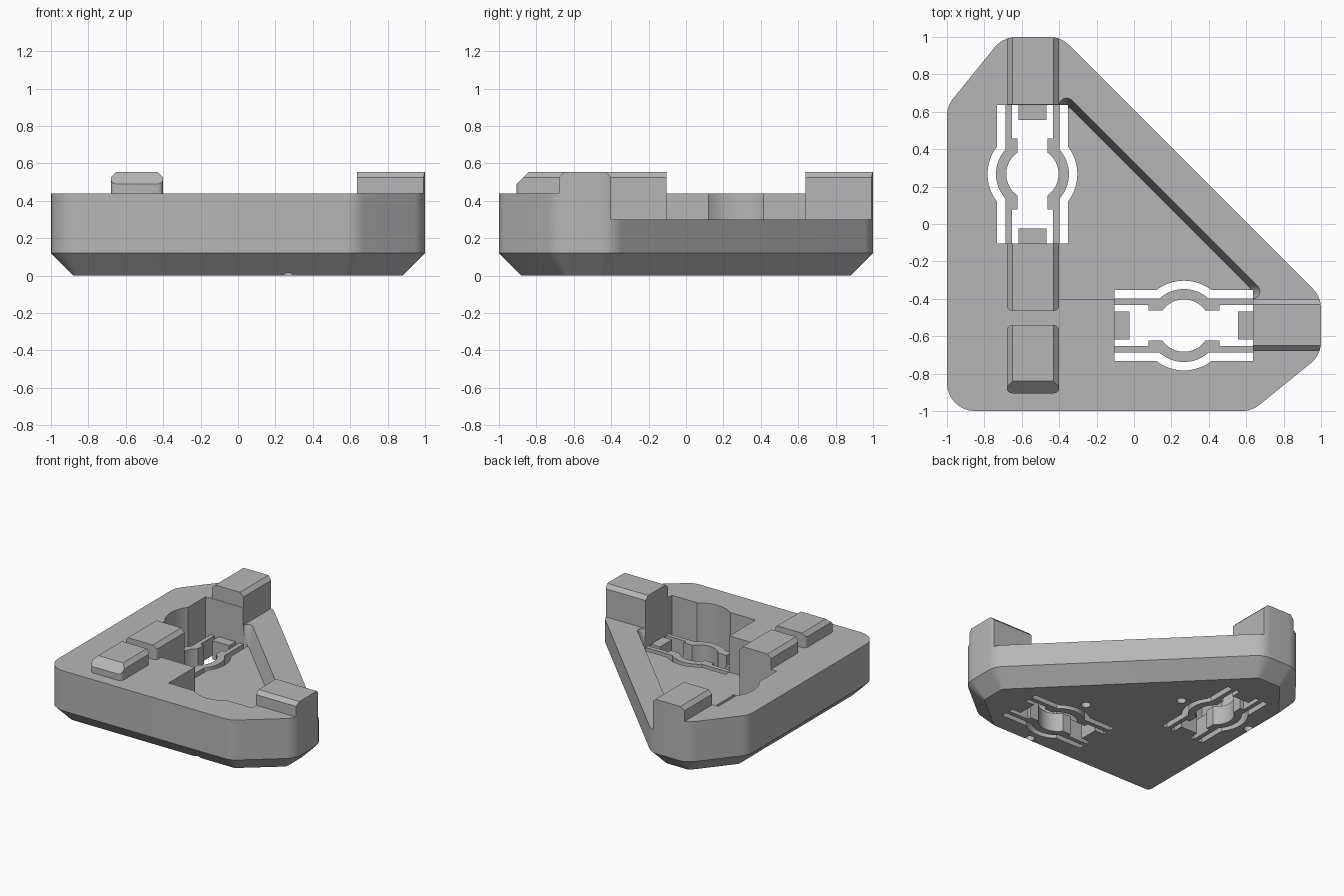
import bpy, bmesh, math
from mathutils import Vector

cube = bpy.data.objects.get("Cube")
if cube:
    bpy.data.objects.remove(cube, do_unlink=True)

TOP, PAD_TOP, RAIL, FLOOR, CHAMFER = 0.44, 0.555, 0.30, 0.15, 0.12

grey = bpy.data.materials.new("plain grey")
grey.use_nodes = True
grey.diffuse_color = (0.47, 0.47, 0.47, 1)
grey.node_tree.nodes["Principled BSDF"].inputs["Base Color"].default_value = grey.diffuse_color


def rounded(corners, radii, inset=0.0, steps=8):
    """Counter-clockwise polygon with rounded corners."""
    pts = []
    for i, r in enumerate(radii):
        p = Vector(corners[i])
        d1 = (p - Vector(corners[i - 1])).normalized()
        d2 = (Vector(corners[(i + 1) % len(corners)]) - p).normalized()
        n1, n2 = Vector((d1.y, -d1.x)), Vector((d2.y, -d2.x))
        if r == 0:
            pts.append(tuple(p))
            continue
        c = p - (n1 + n2) * (r / (1 + n1.dot(n2)))
        a1 = math.atan2(n1.y, n1.x)
        turn = math.acos(max(-1, min(1, n1.dot(n2))))
        for k in range(steps + 1):
            a = a1 + turn * k / steps
            pts.append((c.x + (r - inset) * math.cos(a), c.y + (r - inset) * math.sin(a)))
    return pts


def loft(name, layers):
    """Closed solid through (outline, z) layers with equal point counts."""
    bm = bmesh.new()
    rings = [[bm.verts.new((x, y, z)) for x, y in pts] for pts, z in layers]
    bm.faces.new(rings[0])
    bm.faces.new(rings[-1])
    n = len(rings[0])
    for lo, hi in zip(rings, rings[1:]):
        for i in range(n):
            j = (i + 1) % n
            bm.faces.new((lo[i], lo[j], hi[j], hi[i]))
    bmesh.ops.recalc_face_normals(bm, faces=bm.faces)
    mesh = bpy.data.meshes.new(name)
    bm.to_mesh(mesh)
    bm.free()
    mesh.materials.append(grey)
    obj = bpy.data.objects.new(name, mesh)
    bpy.context.collection.objects.link(obj)
    return obj


def prism(name, pts, z0, z1):
    return loft(name, [(pts, z0), (pts, z1)])


def combine(obj, tool, operation):
    mod = obj.modifiers.new("cut", 'BOOLEAN')
    mod.operation, mod.solver, mod.object = operation, 'EXACT', tool
    bpy.ops.object.select_all(action='DESELECT')
    bpy.context.view_layer.objects.active = obj
    obj.select_set(True)
    bpy.ops.object.modifier_apply(modifier=mod.name)
    bpy.data.objects.remove(tool, do_unlink=True)


def slice_off(obj, point, normal):
    bm = bmesh.new()
    bm.from_mesh(obj.data)
    geom = bm.verts[:] + bm.edges[:] + bm.faces[:]
    cut = bmesh.ops.bisect_plane(bm, geom=geom, plane_co=point, plane_no=normal, clear_outer=True)
    edges = [e for e in cut["geom_cut"] if isinstance(e, bmesh.types.BMEdge)]
    bmesh.ops.holes_fill(bm, edges=edges)
    bmesh.ops.recalc_face_normals(bm, faces=bm.faces)
    bm.to_mesh(obj.data)
    bm.free()


def rect(x0, x1, y0, y1):
    return [(x0, y0), (x1, y0), (x1, y1), (x0, y1)]


# Body outline with chamfered underside
outline = [(-1, -1), (0.63, -1), (1, -0.70), (1, -0.39), (-0.39, 1), (-0.70, 1), (-1, 0.63)]
radii = [0.15] * len(outline)
side = rounded(outline, radii)
body = loft("corner_bracket", [(rounded(outline, radii, CHAMFER), 0), (side, CHAMFER), (side, 1)])

# Top envelope: flat slab plus raised pads with bevelled long edges
envelope = prism("top_envelope", rect(-2, 2, -2, 2), -1, TOP)
E = 0.03
for start, end, radius, swap in (
        (0.64, 1.3, (0, 0, 0, 0), False),
        (0.635, 1.3, (0, 0, 0, 0), True),
        (-0.465, -0.10, (E, E, 0, 0), False),
        (-0.905, -0.54, (E, E, E, E), False)):
    lo, hi = -0.68, -0.40
    plan = rect(start, end, lo, hi) if swap else rect(lo, hi, start, end)
    pad = prism("pad", rounded(plan, radius), 0.2, PAD_TOP)
    for edge, s in ((lo, -1), (hi, 1)):
        point = (0, edge, PAD_TOP - E) if swap else (edge, 0, PAD_TOP - E)
        slice_off(pad, point, (0, s, 1) if swap else (s, 0, 1))
    if start < -0.8:
        slice_off(pad, (0, start, 0.49), (0, -1, 1))
    combine(envelope, pad, 'UNION')
combine(body, envelope, 'INTERSECT')

# Lowered diagonal rail and the triangular pocket behind it
combine(body, prism("rail_cutter", rect(-0.4, 2, -0.4, 2), RAIL, 2), 'DIFFERENCE')


def triangle(s):
    return rounded([(-0.4, -0.4), (s + 0.4, -0.4), (-0.4, s + 0.4)], (0, 0.04, 0.04))


combine(body, loft("pocket_cutter", [(triangle(0.28), FLOOR), (triangle(0.33), RAIL),
                                     (triangle(0.33), 0.9)]), 'DIFFERENCE')

# Spring clip shapes: u runs along the clip, v across it
HALF, OUTER, INNER = 0.37, 0.19, 0.145


def arc(r, v, steps=8):
    """Quarter arc from the middle (u = 0) down to height v."""
    a = math.asin(v / r)
    return [(r * math.cos(t), r * math.sin(t))
            for t in (math.pi / 2 + (a - math.pi / 2) * k / steps for k in range(steps + 1))]


def mirror_u(path):
    return [(-u, v) for u, v in reversed(path[1:])] + path


def mirror_v(path):
    return path + [(u, -v) for u, v in reversed(path) if v > 0]


wall = mirror_u(arc(0.24, OUTER) + [(HALF, OUTER)])
spring = mirror_u(arc(0.195, INNER) + [(HALF, INNER)])
slot = wall + [(HALF + 0.0, INNER)] + spring[-2::-1]
opening = mirror_v(mirror_u(arc(0.14, 0.08) + [(0.19, 0.08), (0.19, 0.11), (HALF, 0.11),
                                               (HALF, 0.075), (0.29, 0.075)]))
pocket = mirror_v(wall)
hole = [(0.035 * math.cos(k * math.pi / 8), 0.035 * math.sin(k * math.pi / 8)) for k in range(16)]

# Cut both clips, each with its pocket, spring slots, opening and pin holes
for swap in (False, True):
    def place(path, flip=1, shift=0.0):
        pts = [(0.267 + u, -0.543 + flip * v + shift) for u, v in path]
        return [(y, x) for x, y in pts] if swap else pts

    cuts = [(place(pocket), FLOOR, 0.9), (place(opening), -0.1, 0.25)]
    for s in (1, -1):
        cuts.append((place(slot, s), -0.1, 0.25))
        cuts.append((place(hole, 1, s * 0.318), -0.1, 0.06))
    for pts, z0, z1 in cuts:
        combine(body, prism("clip_cutter", pts, z0, z1), 'DIFFERENCE')

bpy.ops.object.select_all(action='DESELECT')
body.select_set(True)
bpy.context.view_layer.objects.active = body
bpy.ops.object.shade_smooth_by_angle(angle=math.radians(25))
